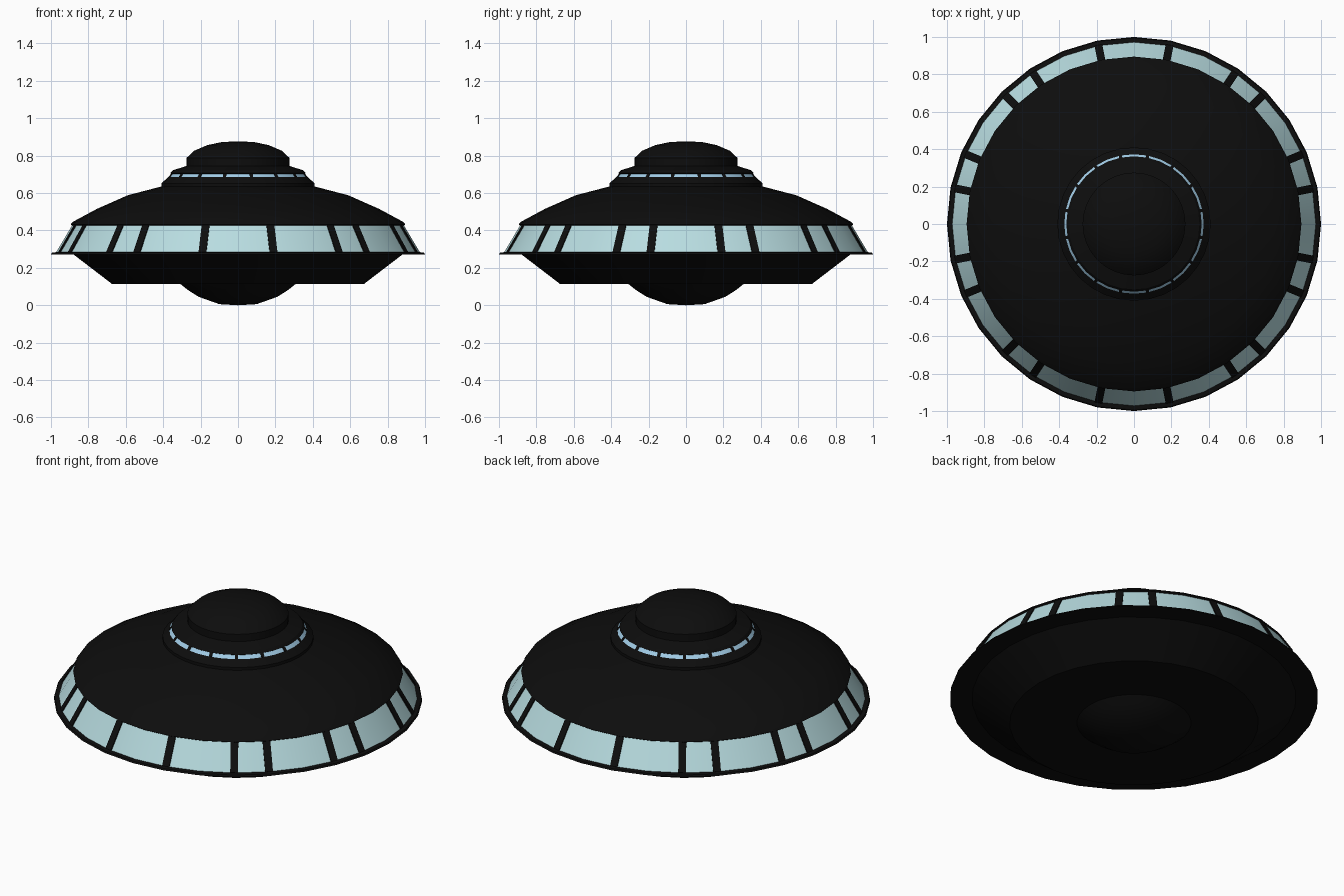
import bpy, bmesh, math
from mathutils import Vector

if "Cube" in bpy.data.objects:
    bpy.data.objects.remove(bpy.data.objects["Cube"])

SIDES = 32


def material(name, rgb):
    m = bpy.data.materials.new(name)
    m.diffuse_color = (*rgb, 1)
    m.use_nodes = True
    m.node_tree.nodes["Principled BSDF"].inputs["Base Color"].default_value = m.diffuse_color
    return m


black = material("black hull", (0.004, 0.004, 0.004))
glass = material("pale teal glass", (0.48, 0.72, 0.75))
blue = material("light blue glass", (0.36, 0.61, 0.80))


def finish(name, bm, mat, smooth=True):
    me = bpy.data.meshes.new(name)
    bm.to_mesh(me)
    bm.free()
    me.materials.append(mat)
    ob = bpy.data.objects.new(name, me)
    bpy.context.collection.objects.link(ob)
    if smooth:
        bpy.ops.object.select_all(action='DESELECT')
        ob.select_set(True)
        bpy.context.view_layer.objects.active = ob
        bpy.ops.object.shade_smooth_by_angle(angle=math.radians(25))
    return ob


def lathe(name, profile, mat):
    """Spin (radius, z) points, listed bottom to top on the outside."""
    bm = bmesh.new()
    rings = []
    for r, z in profile:
        if r == 0:
            rings.append([bm.verts.new((0, 0, z))] * SIDES)
        else:
            rings.append([bm.verts.new((r * math.cos(k * math.tau / SIDES),
                                        r * math.sin(k * math.tau / SIDES), z))
                          for k in range(SIDES)])
    for a, b in zip(rings, rings[1:]):
        for k in range(SIDES):
            n = (k + 1) % SIDES
            corners = list(dict.fromkeys((a[k], a[n], b[n], b[k])))
            bm.faces.new(corners)
    return finish(name, bm, mat)


def bars(name, angles, low, high, width, depth, mat):
    """Slanted strips laid over a window band, one at each angle."""
    bm = bmesh.new()
    (r0, z0), (r1, z1) = low, high
    slope = Vector((r1 - r0, 0, z1 - z0)).normalized()
    out = Vector((slope.z, 0, -slope.x))
    for deg in angles:
        a = math.radians(deg)
        radial = Vector((math.cos(a), math.sin(a), 0))
        side = Vector((-math.sin(a), math.cos(a), 0))
        v = []
        for d in (-depth, depth):
            for r, z, s in ((r0, z0, -1), (r0, z0, 1), (r1, z1, 1), (r1, z1, -1)):
                p = radial * (r + out.x * d) + side * (s * width / 2)
                p.z = z + out.z * d
                v.append(bm.verts.new(p))
        for f in ((3, 2, 1, 0), (4, 5, 6, 7), (0, 1, 5, 4), (1, 2, 6, 5),
                  (2, 3, 7, 6), (3, 0, 4, 7)):
            bm.faces.new([v[i] for i in f])
    return finish(name, bm, mat, smooth=False)


# Underside
lathe("belly_dome", [(0, 0), (0.10, 0.006), (0.21, 0.045), (0.27, 0.083),
                     (0.31, 0.115)], black)
lathe("lower_hull", [(0.31, 0.115), (0.675, 0.115), (0.88, 0.272)], black)
lathe("rim", [(0.88, 0.272), (1.0, 0.272), (0.995, 0.281), (0.972, 0.284)], black)

# Main window band with its unevenly spaced bars
lathe("window_band", [(0.972, 0.284), (0.887, 0.427)], glass)
quarter = (11.25, 33.75, 45, 67.5, 78.75)
angles = [90 + s * b for q in quarter for s in (1, -1) for b in (q, 180 - q)]
bars("window_bars", angles, (0.972, 0.284), (0.887, 0.427), 0.042, 0.004, black)

# Roof
lathe("roof", [(0.885, 0.425), (0.895, 0.432), (0.885, 0.445), (0.755, 0.515),
               (0.59, 0.588), (0.41, 0.635)], black)

# Turret with its thin lit band
lathe("turret_base", [(0.41, 0.63), (0.41, 0.652), (0.373, 0.685)], black)
lathe("turret_lights", [(0.373, 0.685), (0.358, 0.703)], blue)
bars("turret_light_gaps", [11.25 + 22.5 * k for k in range(16)],
     (0.373, 0.685), (0.358, 0.703), 0.017, 0.003, black)
lathe("turret_top", [(0.358, 0.703), (0.362, 0.706), (0.350, 0.721),
                     (0.275, 0.745)], black)
lathe("top_dome", [(0.275, 0.745), (0.275, 0.788), (0.235, 0.826), (0.165, 0.856),
                   (0.085, 0.873), (0, 0.876)], black)
